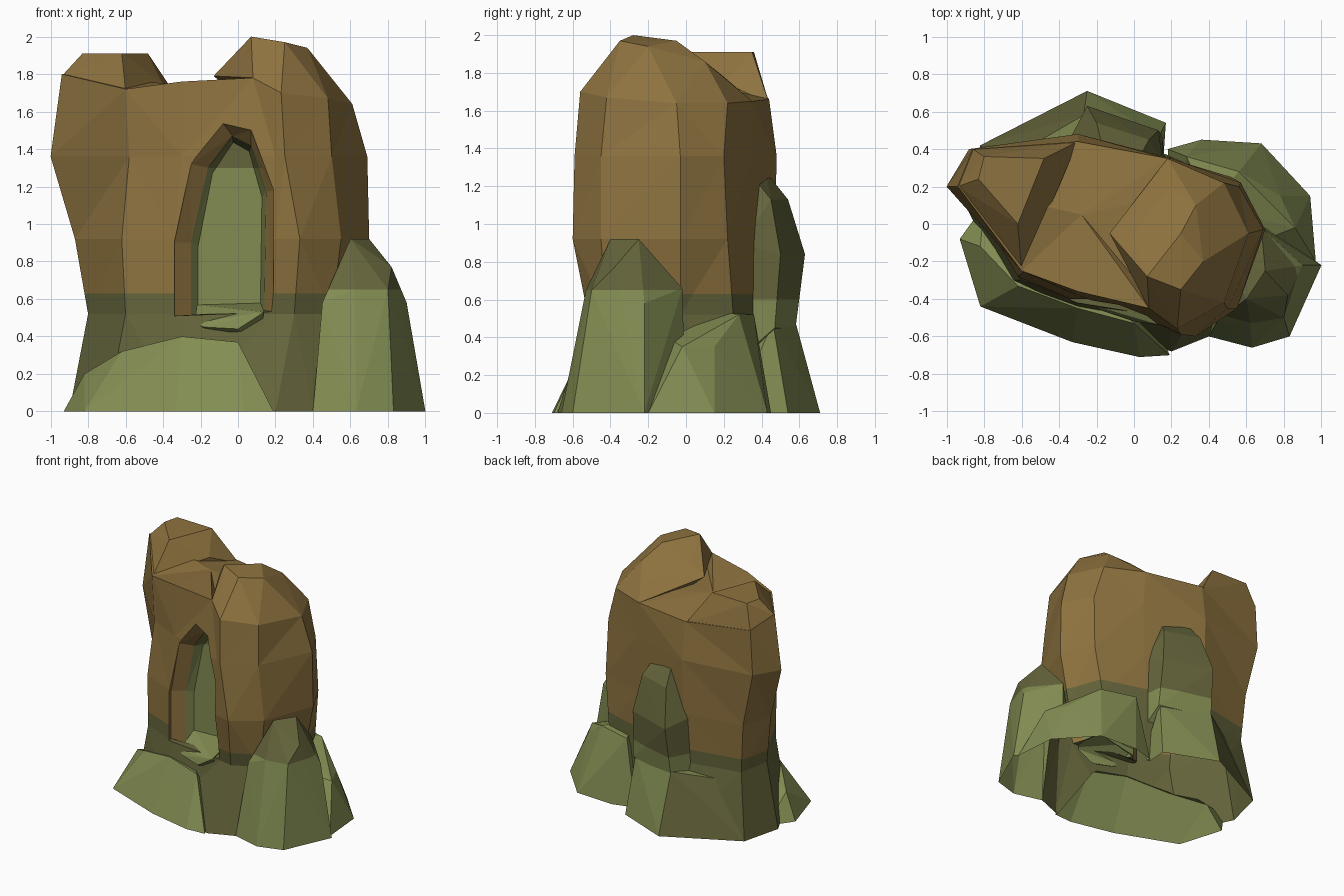
import bpy, bmesh

if "Cube" in bpy.data.objects:
    bpy.data.objects.remove(bpy.data.objects["Cube"])


def material(name, rgb):
    m = bpy.data.materials.new(name)
    m.diffuse_color = (*rgb, 1)
    m.use_nodes = True
    m.node_tree.nodes["Principled BSDF"].inputs["Base Color"].default_value = m.diffuse_color
    return m


MATS = [material("brown_rock", (0.27, 0.17, 0.05)),
        material("olive_moss", (0.13, 0.13, 0.045)),
        material("light_green_moss", (0.225, 0.265, 0.085))]
BROWN, OLIVE, GREEN = 0, 1, 2


def finish(bm, name, rule, cut=None):
    """Optional level cut, then colour each face by a rule."""
    bmesh.ops.triangulate(bm, faces=[f for f in bm.faces if len(f.verts) > 3])
    if cut:
        bmesh.ops.bisect_plane(bm, geom=bm.verts[:] + bm.edges[:] + bm.faces[:],
                               plane_co=(0, 0, cut), plane_no=(0, 0, 1))
    bmesh.ops.recalc_face_normals(bm, faces=bm.faces)
    for f in bm.faces:
        f.material_index = rule(f.calc_center_median(), f.normal)
    me = bpy.data.meshes.new(name)
    bm.to_mesh(me)
    bm.free()
    for m in MATS:
        me.materials.append(m)
    ob = bpy.data.objects.new(name, me)
    bpy.context.collection.objects.link(ob)
    return ob


def combine(ob, other, operation):
    m = ob.modifiers.new("combine", 'BOOLEAN')
    m.operation, m.object, m.solver = operation, other, 'EXACT'
    bpy.context.view_layer.objects.active = ob
    bpy.ops.object.modifier_apply(modifier=m.name)
    bpy.data.objects.remove(other)


def loft(name, rings, rule, cut=None, peak=None):
    bm = bmesh.new()
    vs = [[bm.verts.new(p) for p in r] for r in rings]
    n = len(vs[0])
    for a, b in zip(vs, vs[1:]):
        for i in range(n):
            j = (i + 1) % n
            bm.faces.new((a[i], a[j], b[j], b[i]))
    bm.faces.new(vs[0][::-1])
    if peak:
        c = bm.verts.new(peak)
        for i in range(n):
            bm.faces.new((vs[-1][i], vs[-1][(i + 1) % n], c))
    else:
        bm.faces.new(vs[-1])
    return finish(bm, name, rule, cut)


def add_rock(name, pts, rule, cut=None):
    """Faceted boulder, the hull of a few points, merged into the body."""
    bm = bmesh.new()
    for p in pts:
        bm.verts.new(p)
    r = bmesh.ops.convex_hull(bm, input=bm.verts[:])
    junk = {g for g in r["geom_interior"] + r["geom_unused"] if isinstance(g, bmesh.types.BMVert)}
    bmesh.ops.delete(bm, geom=list(junk), context='VERTS')
    combine(body, finish(bm, name, rule, cut), 'UNION')


def brown(c, n):
    return BROWN


def mossy(level):
    return lambda c, n: GREEN if c.z < level else OLIVE


# Main rock body, eleven sides, from the left tip round the front
base = [(-.9, .1), (-.7, -.3), (-.3, -.5), (.2, -.68), (.4, -.6), (.6, -.45),
        (.75, -.05), (.6, .3), (.2, .36), (-.3, .55), (-.82, .42)]
waist = [(-.8, .1), (-.6, -.3), (-.3, -.42), (.19, -.5), (.3, -.52), (.5, -.42),
         (.62, -.03), (.52, .25), (.18, .35), (-.3, .45), (-.75, .36)]
chest = [(-.87, .15), (-.62, -.28), (-.34, -.4), (.2, -.57), (.33, -.6), (.55, -.45),
         (.7, -.03), (.57, .22), (.19, .35), (-.3, .47), (-.78, .38)]
shoulder = [(-1, .2), (-.58, -.25), (-.3, -.38), (.2, -.56), (.25, -.59), (.5, -.45),
            (.69, -.03), (.56, .2), (.2, .35), (-.3, .48), (-.88, .4)]
top = [(-.94, .2, 1.8), (-.6, -.25, 1.72), (-.3, -.36, 1.76), (.08, -.45, 1.78),
       (.23, -.56, 1.7), (.48, -.42, 1.67), (.61, -.05, 1.64), (.48, .22, 1.64),
       (.18, .35, 1.65), (-.3, .44, 1.66), (-.86, .4, 1.72)]
rings = [[(x, y, z) for x, y in r]
         for r, z in ((base, 0), (waist, .52), (chest, .92), (shoulder, 1.36))] + [top]
body = loft("rock_formation", rings, lambda c, n: BROWN if c.z > .63 else OLIVE,
            cut=.63, peak=(-.28, .05, 1.74))

# Front alcove: bevelled brown rim, green inside
outer = [(-.34, .51), (-.34, .9), (-.25, 1.32), (-.09, 1.55), (.07, 1.5), (.19, 1.18), (.19, .53)]
inner = [(-.25, .47), (-.25, .9), (-.16, 1.3), (-.03, 1.47), (.07, 1.42), (.15, 1.17), (.14, .54)]


def front_y(x):
    return -.47 - .28 * x


def alcove_rule(c, n):
    if c.y < front_y(c.x) + .07:
        return BROWN if c.z > .58 else OLIVE
    return GREEN if c.z < 1.3 else OLIVE


alcove = loft("alcove_cutter", [
    [(x, -.9, z) for x, z in outer],
    [(x, front_y(x), z) for x, z in outer],
    [(x, front_y(x) + .09, z) for x, z in inner],
    [(x * .85, -.26, z * .97 + .01) for x, z in inner]], alcove_rule, cut=1.3)
combine(body, alcove, 'DIFFERENCE')

# Two summits
add_rock("left_summit", [(-.94, .2, 1.79), (-.6, -.24, 1.71), (-.3, .44, 1.64), (-.86, .4, 1.71),
                         (-.6, .1, 1.5), (-.83, .24, 1.91), (-.8, .36, 1.91), (-.48, .35, 1.91),
                         (-.62, .0, 1.91), (-.4, .2, 1.75)], brown)
add_rock("right_summit", top[3:9] + [(.2, 0, 1.5), (.07, -.28, 2), (.25, -.35, 1.97),
                                     (.37, -.2, 1.94), (.25, -.05, 1.97), (.33, .1, 1.86),
                                     (.2, .2, 1.78), (.0, -.05, 1.86), (-.13, -.05, 1.79)], brown)

# Mossy mound across the front, with the alcove sill
add_rock("front_mound", [(-.93, -.08, 0), (-.82, -.44, 0), (-.33, -.63, 0), (.03, -.71, 0),
                         (.19, -.7, 0), (0, -.2, 0), (-.8, .1, 0), (-.82, -.12, .2),
                         (-.62, -.33, .32), (-.3, -.45, .4), (.0, -.53, .37), (-.3, -.2, .36)],
         mossy(.6))
add_rock("alcove_sill", [(-.23, -.43, .47), (-.18, -.46, .45), (0, -.52, .44), (.14, -.54, .53),
                         (-.22, -.25, .57), (.12, -.25, .58), (-.2, -.3, .35), (.1, -.3, .35)],
         mossy(.9))

# Mossy boulder at the front right
add_rock("right_boulder", [(.4, -.6, 0), (.63, -.66, 0), (.83, -.6, 0), (1, -.22, 0), (.7, 0, 0),
                           (.4, -.2, 0), (.45, -.51, .58), (.62, -.53, .65), (.8, -.5, .65),
                           (.9, -.22, .58), (.82, -.38, .77), (.7, -.25, .92), (.6, -.4, .92),
                           (.68, -.02, .66), (.5, -.2, .6)], mossy(.65), cut=.65)

# Low foot at the back right
add_rock("back_right_foot", [(.94, .15, 0), (.68, .43, 0), (.36, .45, 0), (.18, .4, 0),
                             (.97, -.2, 0), (.2, .1, 0), (.86, -.02, .35), (.78, .15, .35),
                             (.56, .28, .52), (.28, .36, .52), (.4, .1, .55), (.65, -.1, .4)],
         lambda c, n: GREEN if n.z > .3 or c.z < .36 else OLIVE)

# Buttress against the back: spreading skirt and arched upper slab
add_rock("back_skirt", [(-.82, .42, 0), (-.25, .71, 0), (.17, .54, 0), (.15, .25, 0),
                        (-.8, .2, 0), (-.7, .33, .42), (-.27, .58, .48), (.13, .46, .48),
                        (0, .3, .48)], lambda c, n: OLIVE if n.x < -.3 else GREEN)
add_rock("back_buttress", [(-.37, .4, .3), (.17, .3, .3), (-.27, .58, .45), (.15, .47, .45),
                           (-.25, .63, .84), (.13, .5, .84), (-.36, .42, .9), (.16, .3, .9),
                           (-.2, .54, 1.13), (.08, .45, 1.13), (-.17, .42, 1.28),
                           (.02, .34, 1.27), (-.1, .3, .6)], mossy(.6), cut=.6)

# The formation is a hollow shell: drop the underside
bm = bmesh.new()
bm.from_mesh(body.data)
bmesh.ops.delete(bm, geom=[f for f in bm.faces if f.calc_center_median().z < .01
                           and f.normal.z < -.9], context='FACES')
bm.to_mesh(body.data)
bm.free()
